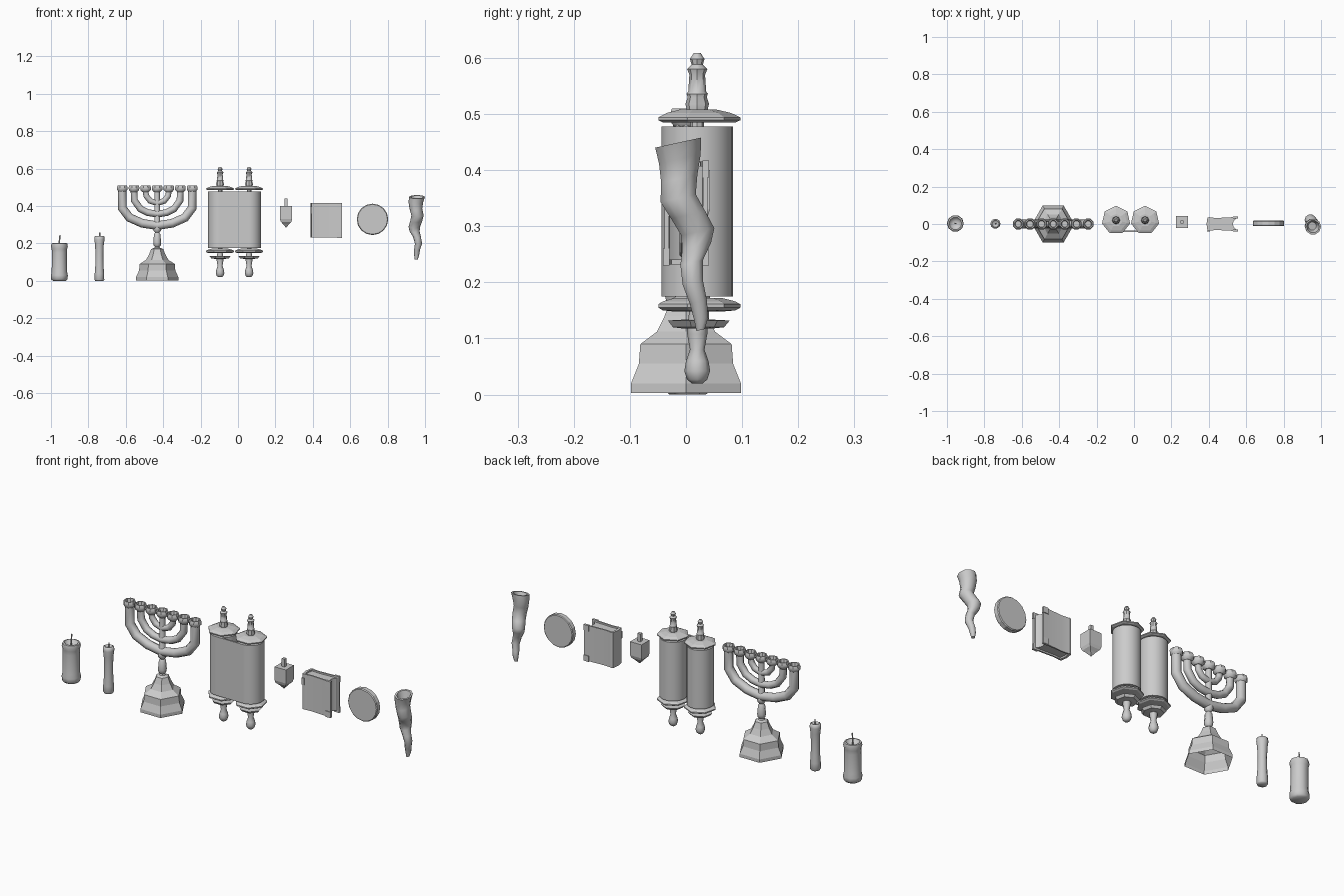
import bpy, bmesh, math
from mathutils import Vector

if "Cube" in bpy.data.objects:
    bpy.data.objects.remove(bpy.data.objects["Cube"])


def finish(name, bm, smooth=None):
    bmesh.ops.recalc_face_normals(bm, faces=bm.faces)
    me = bpy.data.meshes.new(name)
    bm.to_mesh(me)
    bm.free()
    ob = bpy.data.objects.new(name, me)
    bpy.context.collection.objects.link(ob)
    if smooth:
        bpy.ops.object.select_all(action='DESELECT')
        ob.select_set(True)
        bpy.context.view_layer.objects.active = ob
        bpy.ops.object.shade_smooth_by_angle(angle=math.radians(smooth))
    return ob


def bridge(bm, rings, caps=(True, True)):
    n = len(rings[0])
    for a, b in zip(rings, rings[1:]):
        for i in range(n):
            j = (i + 1) % n
            bm.faces.new((a[i], a[j], b[j], b[i]))
    if caps[0]:
        bm.faces.new(rings[0])
    if caps[1]:
        bm.faces.new(rings[-1])


def lathe(name, prof, x, y, n=10, turn=0, smooth=None, caps=(True, True), tilt=0):
    """Rings of (radius, z[, dx, dy]) stacked around a vertical axis."""
    bm = bmesh.new()
    rings = []
    for r, z, *off in prof:
        dx, dy = off or (0, 0)
        ring = []
        for i in range(n):
            a = turn + math.tau * i / n
            u, v = r * math.cos(a), r * math.sin(a)
            ring.append(bm.verts.new((x + dx + u, y + dy + v, z + tilt * v)))
        rings.append(ring)
    bridge(bm, rings, caps)
    return finish(name, bm, smooth)


def tube(name, pts, r, n=8):
    """Round tube along a path lying in an xz plane."""
    bm = bmesh.new()
    P = [Vector(p) for p in pts]
    rings = []
    for k, p in enumerate(P):
        a = (p - P[k - 1]).normalized() if k else (P[1] - p).normalized()
        b = (P[k + 1] - p).normalized() if k < len(P) - 1 else a
        t = (a + b).normalized()
        side = Vector((t.z, 0, -t.x)) / max(t.dot(a), 0.5)
        rings.append([bm.verts.new(p + r * (side * math.cos(q) + Vector((0, 1, 0)) * math.sin(q)))
                      for q in (math.tau * i / n for i in range(n))])
    bridge(bm, rings)
    return finish(name, bm, 50)


def box(name, x0, x1, y0, y1, z0, z1):
    bm = bmesh.new()
    bmesh.ops.create_cube(bm, size=1)
    for v in bm.verts:
        v.co = ((x0 + x1) / 2 + v.co.x * (x1 - x0), (y0 + y1) / 2 + v.co.y * (y1 - y0),
                (z0 + z1) / 2 + v.co.z * (z1 - z0))
    return finish(name, bm)


def prism(name, outline, z0, z1):
    bm = bmesh.new()
    bridge(bm, [[bm.verts.new((x, y, z)) for x, y in outline] for z in (z0, z1)])
    return finish(name, bm, 30)


# Candles with softened, melted tops
lathe("wide_candle", [(.034, 0), (.044, .008), (.045, .03), (.041, .05), (.04, .15), (.041, .17),
                      (.045, .185), (.042, .2), (.034, .202), (.026, .188), (.01, .184)],
      -.955, .003, 10, smooth=60)
lathe("wide_candle_wick", [(.004, .18), (.004, .21), (.003, .245, .003, 0)], -.955, .003, 6)
lathe("thin_candle", [(.022, 0), (.026, .006), (.025, .04), (.022, .08), (.021, .14), (.023, .19),
                      (.027, .22), (.026, .236), (.019, .24), (.013, .232)],
      -.741, .002, 10, smooth=60)
lathe("thin_candle_wick", [(.004, .23), (.003, .258)], -.739, .002, 6)

# Seven-branched candelabrum
MX = -.432
lathe("candelabrum_base", [(.113, .003), (.113, .02), (.097, .055), (.094, .09), (.06, .112), (.044, .14),
                           (.032, .17), (.018, .176)], MX, 0, 6, caps=(False, True))
lathe("candelabrum_stem", [(.018, .17), (.012, .182), (.019, .19), (.021, .205), (.017, .25), (.011, .258),
                           (.02, .268), (.022, .285), (.016, .3), (.014, .48)], MX, 0, 8, smooth=50)
arms = [([(.187, .485), (.187, .39), (.148, .338), (.08, .308), (0, .295)], .023),
        ([(.124, .485), (.122, .43), (.09, .385), (.05, .365), (0, .357)], .018),
        ([(.062, .485), (.059, .455), (.038, .428), (0, .415)], .015)]
cups = [0]
for k, (half, r) in enumerate(arms):
    pts = [(MX - u, 0, z) for u, z in half] + [(MX + u, 0, z) for u, z in half[-2::-1]]
    tube(f"candelabrum_arm_{k}", pts, r)
    cups += [-half[0][0], half[0][0]]
for k, dx in enumerate(cups):
    lathe(f"candle_cup_{k}", [(.018, .474), (.03, .486), (.031, .5), (.027, .51), (.021, .51), (.017, .492)],
          MX + dx, 0, 8, math.pi / 8, smooth=40)

# Scroll: two rollers joined by a front sheet
for side, sx in (("left", -.096), ("right", .059)):
    sy, up = .02, math.pi / 2
    lathe(f"scroll_roll_{side}", [(.064, .175), (.064, .478)], sx, sy, 24, smooth=40)
    lathe(f"scroll_axle_{side}", [(.012, .1), (.012, .52)], sx, sy, 8)
    lathe(f"upper_disc_{side}", [(.068, .485), (.077, .489), (.077, .494), (.06, .502), (.034, .508)],
          sx, sy, 7, up)
    lathe(f"finial_{side}", [(.018, .505), (.021, .518), (.017, .53), (.019, .536), (.016, .54), (.014, .57),
                             (.018, .58), (.01, .588), (.013, .598), (.006, .609)], sx, sy, 8, smooth=40)
    lathe(f"lower_disc_{side}", [(.045, .148), (.068, .15), (.077, .155), (.077, .161), (.068, .166),
                                 (.045, .172)], sx, sy, 7, up)
    lathe(f"small_disc_{side}", [(.03, .118), (.048, .12), (.058, .132), (.02, .134)], sx, sy, 7, up)
    lathe(f"handle_{side}", [(.01, .02), (.018, .027), (.023, .042), (.02, .06), (.013, .08), (.018, .108),
                             (.018, .12), (.014, .15)], sx, sy, 8, smooth=50)
box("scroll_sheet", -.096, .059, -.044, -.036, .175, .478)

# Spinning top
q = math.pi / 4
lathe("spinning_top", [(.002, .285), (.022, .303), (.04, .316), (.046, .33), (.046, .4)], .257, .01, 4, q)
lathe("spinning_top_stem", [(.012, .395), (.012, .44)], .257, .01, 4, q)

# Book: flared covers, rounded spine, hollow-curved page edges
for side, s in (("front", -1), ("back", 1)):
    prism(f"book_{side}_cover", [(.4, s * .036), (.44, s * .032), (.555, s * .038), (.555, s * .03),
                                 (.44, s * .025), (.4, s * .028)], .232, .415)
    for k, z in enumerate((.23, .387)):
        box(f"book_{side}_corner_{k}", .528, .557, s * .035 - .006, s * .035 + .006, z, z + .03)
prism("book_spine", [(.406, -.037), (.393, -.035), (.388, 0), (.393, .035), (.406, .037), (.4, 0)], .232, .415)
prism("book_pages", [(.4, -.028), (.44, -.025), (.546, -.03), (.532, -.014), (.529, 0), (.532, .014),
                     (.546, .03), (.44, .025), (.4, .028)], .24, .407)
box("book_hinge", .391, .405, -.04, -.034, .36, .395)

# Round flatbread standing upright
disc = lathe("round_disc", [(.08, -.015), (.084, -.011), (.084, .011), (.08, .015)], 0, 0, 16)
disc.rotation_euler.x = math.pi / 2
disc.location = (.719, .003, .329)

# Twisted horn with open mouth
lathe("horn", [(.008, .115, 0, .026), (.013, .135, .002, .027), (.016, .165, .004, .022),
               (.019, .2, .012, .012), (.021, .235, .004, .01), (.027, .265, -.009, .019),
               (.031, .29, -.01, .021), (.032, .32, .0, .004), (.033, .35, .007, -.014),
               (.034, .385, -.002, -.012), (.039, .42, -.002, -.011), (.043, .449, .004, -.014),
               (.034, .449, .004, -.014), (.022, .41, .0, -.011)],
      .953, 0, 10, smooth=60, tilt=.22)
